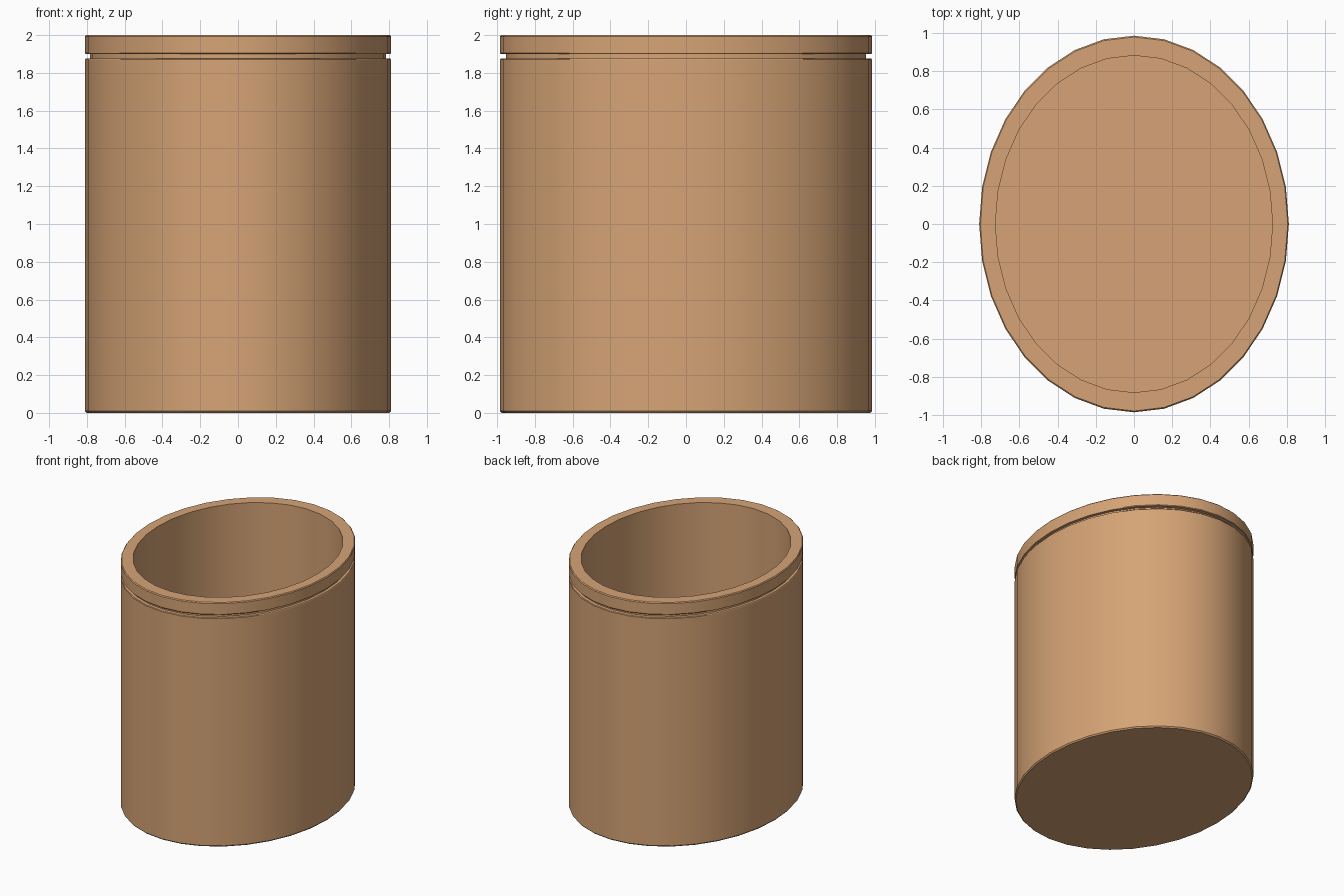
import bpy
import bmesh
from math import cos, sin, tau, radians

cube = bpy.data.objects.get("Cube")
if cube:
    bpy.data.objects.remove(cube)

SIDES = 32
RX, RY = 0.81, 0.985      # outer half widths of the oval
GROOVE, INNER = 0.968, 0.895   # scale of groove and cavity against the outside
FLOOR = 0.1

clay = bpy.data.materials.new("tan_clay")
clay.use_nodes = True
tan = (0.67, 0.37, 0.18, 1)
clay.diffuse_color = tan
clay.node_tree.nodes["Principled BSDF"].inputs["Base Color"].default_value = tan


def oval_vessel(name, profile):
    """Sweep a (scale, height) profile round the oval and cap both ends."""
    bm = bmesh.new()
    rings = []
    for s, z in profile:
        rings.append([bm.verts.new((RX * s * cos(tau * i / SIDES),
                                    RY * s * sin(tau * i / SIDES), z))
                      for i in range(SIDES)])
    for low, high in zip(rings, rings[1:]):
        for i in range(SIDES):
            j = (i + 1) % SIDES
            bm.faces.new((low[i], low[j], high[j], high[i]))
    bm.faces.new(rings[0][::-1])   # underside
    bm.faces.new(rings[-1])        # cavity floor
    mesh = bpy.data.meshes.new(name)
    bm.to_mesh(mesh)
    bm.free()
    mesh.materials.append(clay)
    obj = bpy.data.objects.new(name, mesh)
    bpy.context.collection.objects.link(obj)
    return obj


# Outside wall, groove, rim, then down the inside to the floor
pot = oval_vessel("oval_pot", [
    (0.99, 0), (1, 0.01),
    (1, 1.87), (0.996, 1.875),
    (GROOVE, 1.875), (GROOVE, 1.9),
    (0.996, 1.9), (1, 1.905),
    (1, 1.993), (0.993, 2),
    (INNER, 2), (INNER, FLOOR),
])

bpy.ops.object.select_all(action="DESELECT")
pot.select_set(True)
bpy.context.view_layer.objects.active = pot
bpy.ops.object.shade_smooth_by_angle(angle=radians(30))
